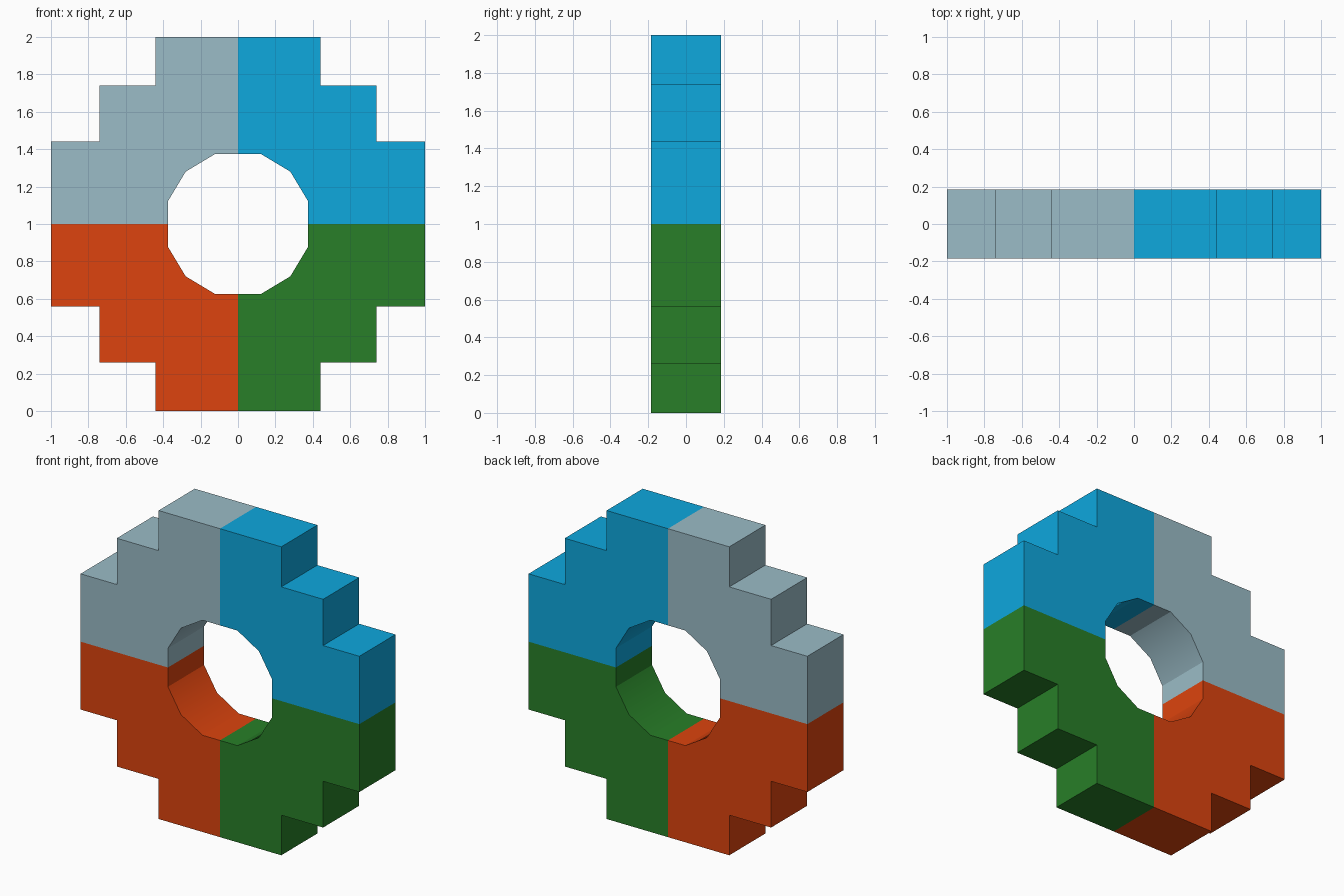
import bpy, bmesh

if "Cube" in bpy.data.objects:
    bpy.data.objects.remove(bpy.data.objects["Cube"])

HALF_DEPTH = 0.185
CENTRE_Z = 1.0

# One quarter: stepped outer edge, then the faceted hole edge (x, z from centre)
PROFILE = [(0, 1), (0.44, 1), (0.44, 0.74), (0.74, 0.74), (0.74, 0.44), (1, 0.44), (1, 0),
           (0.373, 0), (0.373, 0.125), (0.28, 0.28), (0.125, 0.373), (0, 0.373)]


def linear(c):
    c /= 255
    return c / 12.92 if c <= 0.04045 else ((c + 0.055) / 1.055) ** 2.4


def make_quarter(name, sx, sz, rgb):
    bm = bmesh.new()
    verts = [bm.verts.new((sx * x, -HALF_DEPTH, CENTRE_Z + sz * z)) for x, z in PROFILE]
    face = bm.faces.new(verts)
    new = bmesh.ops.extrude_face_region(bm, geom=[face])["geom"]
    moved = [g for g in new if isinstance(g, bmesh.types.BMVert)]
    bmesh.ops.translate(bm, verts=moved, vec=(0, 2 * HALF_DEPTH, 0))
    bmesh.ops.recalc_face_normals(bm, faces=bm.faces)
    mesh = bpy.data.meshes.new(name)
    bm.to_mesh(mesh)
    bm.free()
    mat = bpy.data.materials.new(name + "_colour")
    mat.diffuse_color = (*[linear(c) for c in rgb], 1)
    mat.use_nodes = True
    mat.node_tree.nodes["Principled BSDF"].inputs["Base Color"].default_value = mat.diffuse_color
    mesh.materials.append(mat)
    obj = bpy.data.objects.new(name, mesh)
    bpy.context.collection.objects.link(obj)
    obj.select_set(True)
    bpy.context.view_layer.objects.active = obj


# Four coloured quarters, mirrored about the centre
make_quarter("upper_left_quarter", -1, 1, (155, 188, 199))
make_quarter("upper_right_quarter", 1, 1, (14, 168, 222))
make_quarter("lower_left_quarter", -1, -1, (221, 68, 14))
make_quarter("lower_right_quarter", 1, -1, (40, 127, 40))

# Soften only the shallow hole edges
bpy.ops.object.shade_smooth_by_angle()
